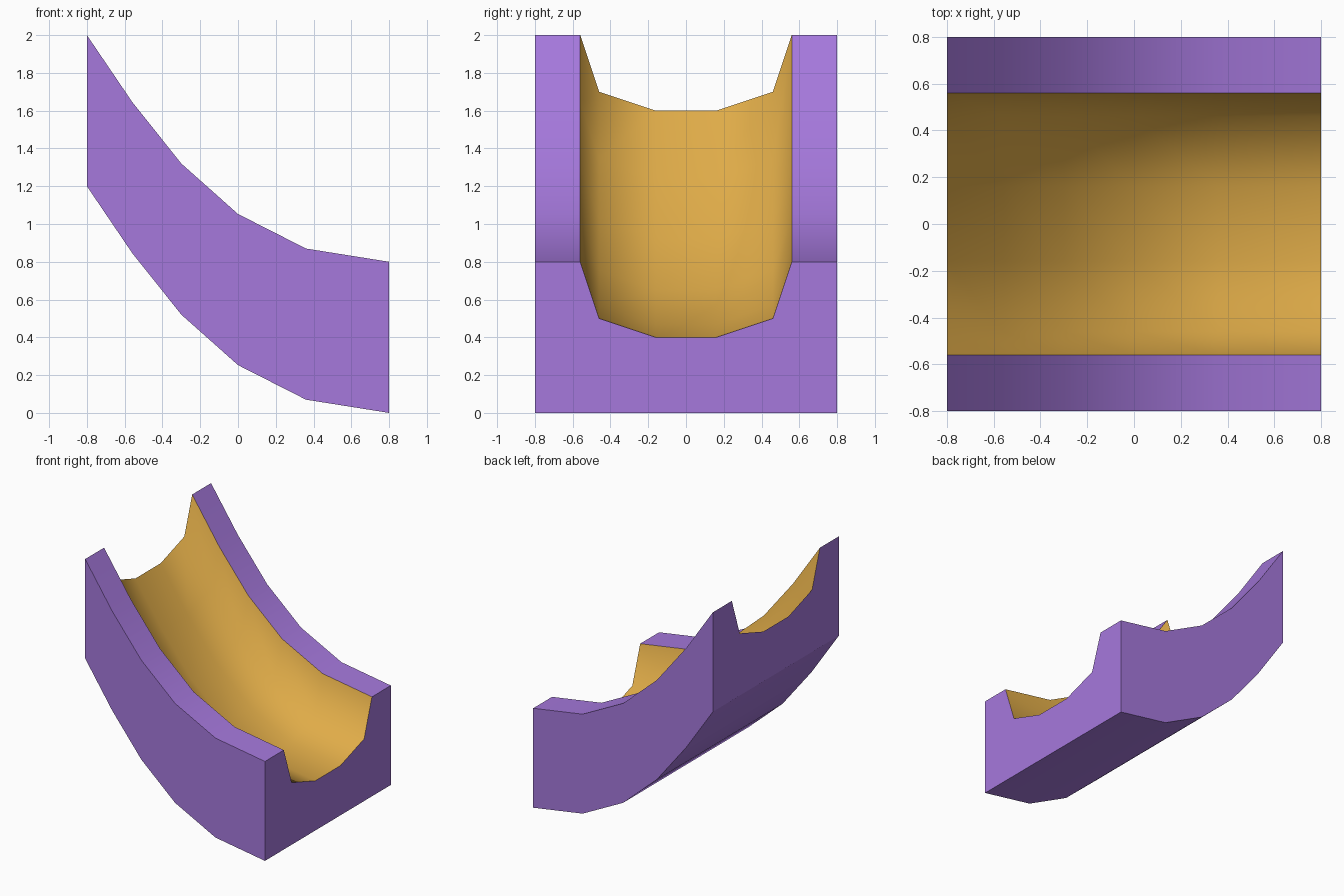
import bpy, bmesh

if "Cube" in bpy.data.objects:
    bpy.data.objects.remove(bpy.data.objects["Cube"])


def material(name, rgb):
    m = bpy.data.materials.new(name)
    m.diffuse_color = (*rgb, 1)
    m.use_nodes = True
    m.node_tree.nodes["Principled BSDF"].inputs["Base Color"].default_value = m.diffuse_color
    return m


# Underside path of the slide, from the high end to the low end (x, z)
PATH = [(-0.8, 1.2), (-0.56, 0.846), (-0.3, 0.52), (0, 0.253), (0.36, 0.07), (0.8, 0)]

# Upright cross-section (y, z): base, right rim, channel, left rim
half = [(0.8, 0), (0.8, 0.8), (0.56, 0.8), (0.46, 0.5), (0.16, 0.4)]
SECTION = half + [(-y, z) for y, z in reversed(half)]
# Surface group of each strip: channel strips share one group so they shade smoothly
CHANNEL = 9
GROUPS = [0, 1] + [CHANNEL] * 5 + [2, 3, 4]

bm = bmesh.new()
group = {}
rings = [[bm.verts.new((x, y, z + h)) for y, h in SECTION] for x, z in PATH]
n = len(SECTION)
for a, b in zip(rings, rings[1:]):
    for i in range(n):
        j = (i + 1) % n
        f = bm.faces.new((a[i], a[j], b[j], b[i]))
        f.smooth = True
        f.material_index = int(GROUPS[i] == CHANNEL)
        group[f] = GROUPS[i]

# Flat end walls
for k, ring in enumerate((rings[0], rings[-1])):
    group[bm.faces.new(ring)] = 20 + k

# Crisp edges wherever two different surfaces meet
for e in bm.edges:
    e.smooth = len({group[f] for f in e.link_faces}) == 1
bmesh.ops.recalc_face_normals(bm, faces=bm.faces)

mesh = bpy.data.meshes.new("curved_slide")
bm.to_mesh(mesh)
bm.free()
mesh.materials.append(material("purple", (0.38, 0.19, 0.72)))
mesh.materials.append(material("golden yellow", (0.74, 0.41, 0.065)))
bpy.context.collection.objects.link(bpy.data.objects.new("curved_slide", mesh))
